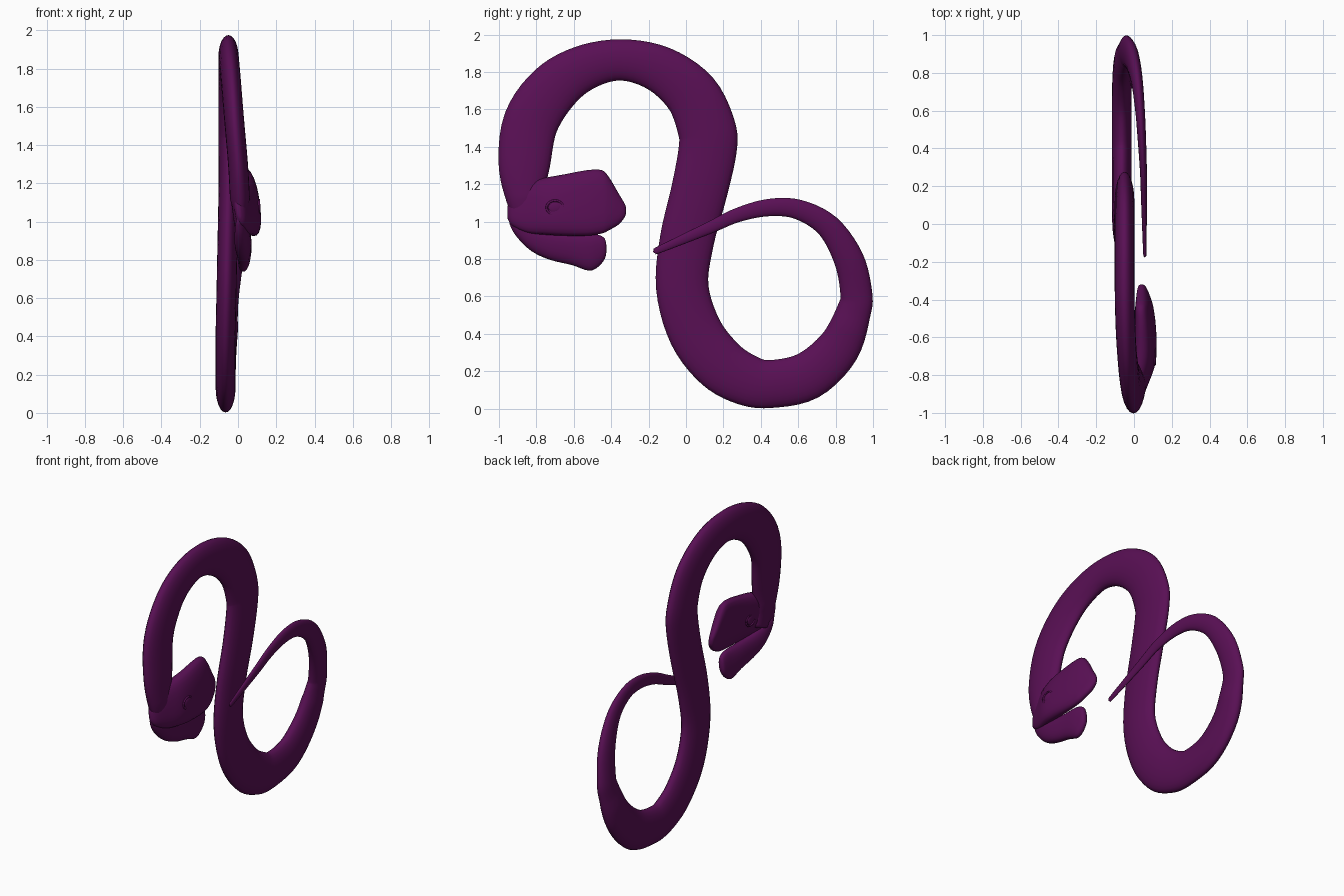
import bpy, bmesh, math
from mathutils import Vector

if "Cube" in bpy.data.objects:
    bpy.data.objects.remove(bpy.data.objects["Cube"], do_unlink=True)

purple = bpy.data.materials.new("deep_purple")
purple.use_nodes = True
purple.diffuse_color = (0.1, 0.005, 0.09, 1)
purple.node_tree.nodes["Principled BSDF"].inputs["Base Color"].default_value = purple.diffuse_color


def finish(bm, name):
    bmesh.ops.recalc_face_normals(bm, faces=bm.faces)
    mesh = bpy.data.meshes.new(name)
    bm.to_mesh(mesh)
    bm.free()
    mesh.materials.append(purple)
    for p in mesh.polygons:
        p.use_smooth = True
    obj = bpy.data.objects.new(name, mesh)
    bpy.context.collection.objects.link(obj)
    return obj


def smooth_rows(rows, steps):
    """Catmull-Rom interpolation of every column."""
    rows = [Vector(r) for r in rows]
    out = []
    for i in range(len(rows) - 1):
        a, b, c = rows[max(i - 1, 0)], rows[i], rows[i + 1]
        d = rows[min(i + 2, len(rows) - 1)]
        for s in range(steps):
            t = s / steps
            out.append(b + (c - a) * t / 2 + (a * 2 - b * 5 + c * 4 - d) * (t * t / 2)
                       + (b * 3 - a - c * 3 + d) * (t ** 3 / 2))
    return out + [rows[-1]]


def loft(name, rings, power=1.0, sides=24):
    """Skin rings given as (centre, half axis, half axis)."""
    bm = bmesh.new()
    loops = []
    for c, u, v in rings:
        loop = []
        for k in range(sides):
            a = math.tau * k / sides
            cu, cv = math.cos(a), math.sin(a)
            loop.append(bm.verts.new(c + u * math.copysign(abs(cu) ** power, cu)
                                     + v * math.copysign(abs(cv) ** power, cv)))
        loops.append(loop)
    for p, q in zip(loops, loops[1:]):
        for k in range(sides):
            n = (k + 1) % sides
            bm.faces.new((p[k], p[n], q[n], q[k]))
    bm.faces.new(loops[0])
    bm.faces.new(loops[-1])
    return finish(bm, name)


# Body: y, z, x, half width, half thickness, from neck to tail tip
path = [
    (-.82, .98, .015, .07), (-.86, 1.12, .01, .1), (-.865, 1.3, .0, .137),
    (-.83, 1.53, -.02, .147), (-.71, 1.71, -.035, .14), (-.55, 1.82, -.045, .122),
    (-.35, 1.865, -.05, .11), (-.14, 1.815, -.05, .125), (.03, 1.68, -.05, .145),
    (.11, 1.5, -.05, .155), (.115, 1.38, -.05, .155), (.07, 1.16, -.05, .15),
    (.005, .9, -.055, .145), (-.02, .65, -.06, .14), (.05, .41, -.065, .145),
    (.18, .24, -.065, .145), (.32, .155, -.065, .137), (.45, .132, -.065, .128),
    (.65, .175, -.065, .128), (.815, .325, -.06, .115), (.897, .52, -.045, .092),
    (.91, .62, -.035, .085), (.87, .8, -.01, .08), (.76, .975, .015, .065),
    (.6, 1.065, .032, .053), (.44, 1.075, .042, .046), (.275, 1.035, .05, .038),
    (.12, .965, .053, .032), (-.14, .852, .057, .019), (-.165, .842, .057, .013),
    (-.175, .838, .057, .003)]
rows = smooth_rows(path, 5)
rings = []
for i, (y, z, x, w) in enumerate(rows):
    t = rows[min(i + 1, len(rows) - 1)] - rows[max(i - 1, 0)]
    side = Vector((0, -t[1], t[0])).normalized() * w
    thick = min(.052, w * .48 if w < .1 else .052)
    rings.append((Vector((x, y, z)), side, Vector((thick, 0, 0))))
loft("body", rings)


def head_part(name, table, lean, power):
    """Rows of y, bottom z, top z, centre x, half width."""
    rings = []
    for y, lo, hi, x, w in smooth_rows(table, 4):
        h = (hi - lo) / 2
        rings.append((Vector((x, y, (lo + hi) / 2)), Vector((-lean * h, 0, h)), Vector((w, 0, 0))))
    return loft(name, rings, power)


# Head with overhanging upper jaw and a slimmer lower jaw
head_part("upper_head", [
    (-.955, 1.02, 1.08, .005, .01), (-.93, .98, 1.14, .01, .028), (-.85, .94, 1.21, .025, .045),
    (-.75, .93, 1.235, .05, .056), (-.65, .925, 1.253, .06, .055), (-.53, .925, 1.275, .06, .048),
    (-.45, .937, 1.275, .055, .042), (-.41, .955, 1.235, .052, .037), (-.36, .985, 1.15, .046, .028),
    (-.33, 1.02, 1.1, .042, .018), (-.32, 1.045, 1.075, .04, .006)], .12, .8)
head_part("lower_jaw", [
    (-.945, .99, 1.06, .005, .01), (-.91, .925, 1.02, .01, .025), (-.83, .845, .98, .02, .037),
    (-.73, .797, .95, .03, .038), (-.61, .768, .938, .034, .036), (-.52, .738, .935, .036, .033),
    (-.47, .758, .93, .036, .028), (-.435, .8, .91, .036, .02), (-.425, .84, .87, .036, .006)], -.1, .85)

# Eyes with raised lids on both sides of the head
for name, sign in (("left", 1), ("right", -1)):
    x = .056 + sign * .054
    bm = bmesh.new()
    bmesh.ops.create_uvsphere(bm, u_segments=20, v_segments=10, radius=1)
    for v in bm.verts:
        v.co = Vector((x + v.co.x * .008, -.7 + v.co.y * .036, 1.075 + v.co.z * .03))
    finish(bm, name + "_eye")
    lid = []
    for k in range(25):
        a = math.tau * k / 24
        out = Vector((0, math.cos(a), math.sin(a)))
        lid.append((Vector((x, -.7 + out.y * .045, 1.075 + out.z * .038)), out * .006, Vector((.006, 0, 0))))
    loft(name + "_eyelid", lid, sides=8)
